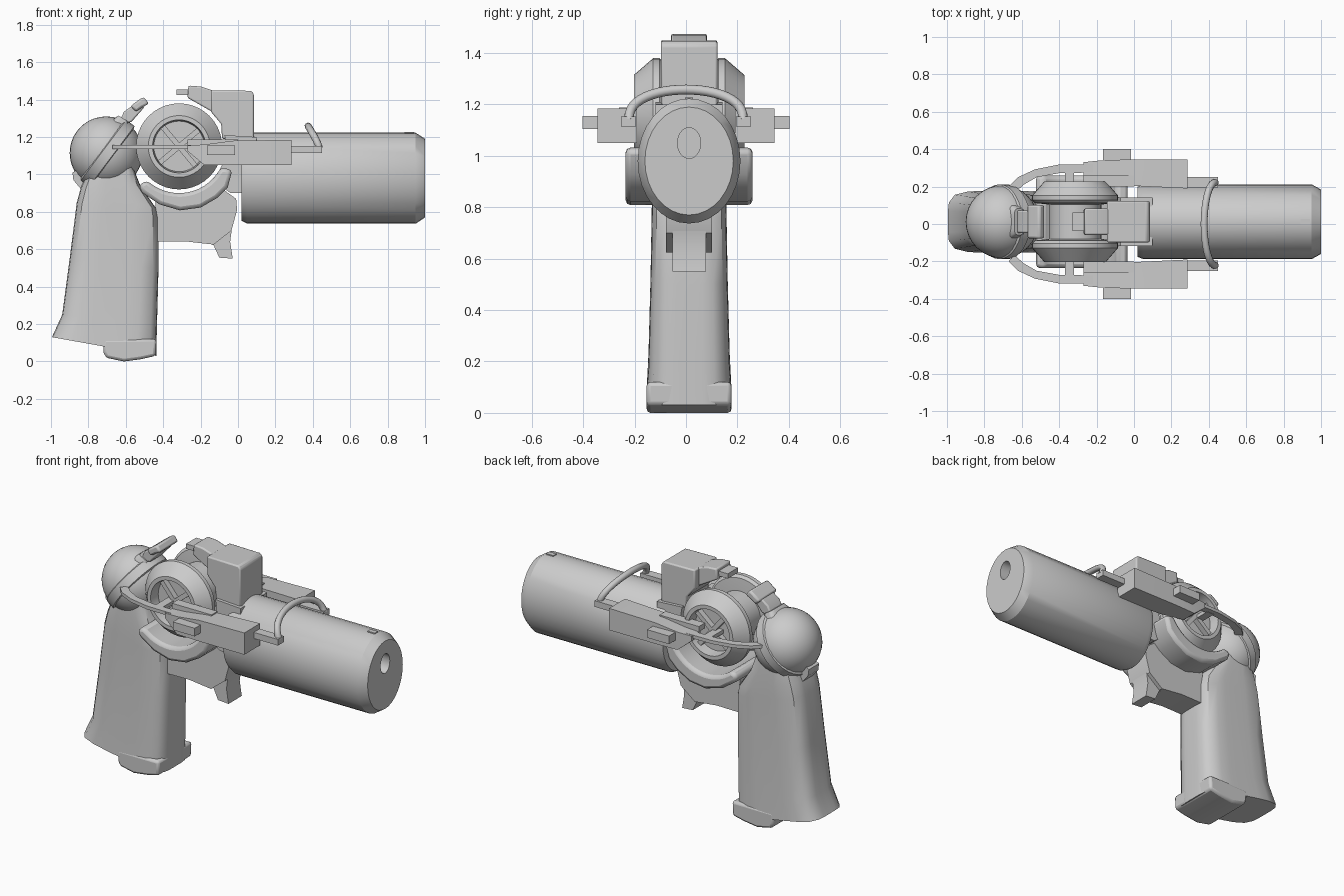
import bpy, bmesh
from math import sin, cos, pi, radians
from mathutils import Vector

if "Cube" in bpy.data.objects:
    bpy.data.objects.remove(bpy.data.objects["Cube"])

CY = 0.012                       # centre plane of the main body
WX, WZ = -0.315, 1.15            # wheel centre


def finish(name, bm, bevel=0.0, angle=35):
    bmesh.ops.recalc_face_normals(bm, faces=bm.faces)
    me = bpy.data.meshes.new(name)
    bm.to_mesh(me)
    bm.free()
    ob = bpy.data.objects.new(name, me)
    bpy.context.collection.objects.link(ob)
    if bevel:
        m = ob.modifiers.new("bevel", 'BEVEL')
        m.width, m.segments, m.limit_method = bevel, 2, 'ANGLE'
        m.angle_limit = radians(40)
    bpy.ops.object.select_all(action='DESELECT')
    ob.select_set(True)
    bpy.context.view_layer.objects.active = ob
    bpy.ops.object.shade_smooth_by_angle(angle=radians(angle))
    return ob


def loft(name, rings, **kw):
    """Skin a row of closed rings and cap both ends."""
    bm = bmesh.new()
    vs = [[bm.verts.new(p) for p in r] for r in rings]
    n = len(vs[0])
    for a, b in zip(vs, vs[1:]):
        for i in range(n):
            j = (i + 1) % n
            bm.faces.new((a[i], a[j], b[j], b[i]))
    bm.faces.new(vs[0])
    bm.faces.new(vs[-1])
    return finish(name, bm, **kw)


def side_prism(name, pts, y0, y1, **kw):
    """Side-view (x, z) outline extruded along y."""
    return loft(name, [[(x, y, z) for x, z in pts] for y in (y0, y1)], **kw)


def box(name, x0, x1, y0, y1, z0, z1, **kw):
    return side_prism(name, [(x0, z0), (x1, z0), (x1, z1), (x0, z1)], y0, y1, **kw)


def ring(c, u, v, n=32):
    return [Vector(c) + Vector(u) * cos(2 * pi * i / n) + Vector(v) * sin(2 * pi * i / n)
            for i in range(n)]


def arc(r, a0, a1, n):
    return [(WX + r * cos(radians(a0 + (a1 - a0) * i / n)),
             WZ + r * sin(radians(a0 + (a1 - a0) * i / n))) for i in range(n + 1)]


# Oval barrel with an off-centre bore
barrel = [(.02, .98, .188, .228), (.05, .98, .2, .243), (.95, .98, .2, .243),
          (1.0, .98, .172, .21), (1.0, 1.05, .045, .06), (.86, 1.05, .045, .06)]
loft("barrel", [ring((x, CY, z), (0, ry, 0), (0, 0, rz)) for x, z, ry, rz in barrel], angle=30)
box("front_sight", .89, .94, CY - .015, CY + .015, 1.2, 1.228)

# Frame between barrel and wheel
side_prism("frame", arc(.25, -45, 14, 8) + [(.1, 1.2), (.1, .9), (-.04, .9)], CY - .13, CY + .13)

# Grip: rounded slices given as back point, front point, half width
grip = [(-.995, .13, -.437, .03, .165), (-.94, .25, -.433, .2, .158), (-.9, .55, -.425, .5, .15),
        (-.862, .85, -.425, .76, .145), (-.84, .93, -.435, .815, .145),
        (-.8, 1.02, -.52, .935, .14), (-.75, 1.12, -.558, 1.03, .135),
        (-.71, 1.22, -.575, 1.12, .12), (-.672, 1.29, -.58, 1.23, .09),
        (-.64, 1.315, -.59, 1.285, .07)]


def slice_ring(bx, bz, fx, fz, hw, n=28):
    pts = []
    for i in range(n):
        c, s = cos(2 * pi * (i + .5) / n), sin(2 * pi * (i + .5) / n)
        k = (abs(c) ** 5 + abs(s) ** 5) ** -.2
        t = .5 + .5 * c * k
        pts.append((bx + (fx - bx) * t, CY + hw * s * k, bz + (fz - bz) * t))
    return pts


loft("grip", [slice_ring(*g) for g in grip], angle=40)
side_prism("grip_base", [(-.72, .12), (-.72, .05), (-.705, .02), (-.61, 0), (-.52, .012),
                         (-.44, .03), (-.436, .12)], CY - .165, CY + .165, bevel=.015)

# Rear dome with tilted collar
bm = bmesh.new()
bmesh.ops.create_uvsphere(bm, u_segments=32, v_segments=20, radius=.195)
bmesh.ops.translate(bm, verts=bm.verts, vec=(-.705, CY, 1.115))
finish("rear_dome", bm)
n, u = Vector((-.8, 0, .6)), Vector((.6, 0, .8))
dome = Vector((-.705, CY, 1.115))
loft("dome_collar", [ring(dome + n * d, u * r, (0, r * .97, 0))
                     for d, r in ((-.045, .18), (-.035, .206), (.02, .206), (.03, .19))])
side_prism("collar_tab", [(-.885, 1.01), (-.88, .97), (-.83, .91), (-.8, .95), (-.85, 1.03)],
           CY - .05, CY + .05)

# Hammer
side_prism("hammer", [(-.64, 1.27), (-.61, 1.335), (-.54, 1.385), (-.5, 1.36), (-.57, 1.28)],
           CY - .06, CY + .06, bevel=.008)
side_prism("hammer_spur", [(-.575, 1.365), (-.535, 1.395), (-.505, 1.415), (-.475, 1.378),
                           (-.51, 1.36), (-.545, 1.335)], CY - .09, CY + .09, bevel=.012)

# Twin wheels joined by a drum
wheel = [(.12, .09), (.215, .1), (.23, .115), (.23, .14), (.165, .215), (.142, .215), (.135, .15)]
for side, s in (("left", 1), ("right", -1)):
    loft("wheel_" + side, [ring((WX, CY + s * y, WZ), (r, 0, 0), (0, 0, r), 40)
                           for r, y in wheel], angle=28)
    for k in range(2):
        a = radians(40 + 90 * k)
        d, e = Vector((cos(a), 0, sin(a))), Vector((-sin(a), 0, cos(a)))
        c = Vector((WX, 0, WZ))
        pts = [c + d * .136 * i + e * .014 * j for i, j in ((-1, -1), (1, -1), (1, 1), (-1, 1))]
        side_prism("wheel_spoke_" + side, [(p.x, p.z) for p in pts], CY + s * .14, CY + s * .185)
loft("wheel_drum", [ring((WX, CY + y, WZ), (.14, 0, 0), (0, 0, .14)) for y in (-.11, .11)])

# Cradle under the wheel
side_prism("cradle", [(-.53, .945), (-.515, .905), (-.42, .84), (-.31, .808), (-.2, .823),
                      (-.11, .875), (-.055, .93), (-.03, 1.025)] + arc(.25, -27, -133, 14),
           CY - .247, CY + .247, bevel=.02)

# Trigger housing and trigger
side_prism("trigger_housing", [(-.44, .88), (-.44, .64), (-.28, .642), (-.13, .625), (-.035, .7),
                               (-.005, .81), (-.01, .87), (-.08, .92)], CY - .09, CY + .09)
side_prism("trigger", [(-.16, .64), (-.13, .62), (-.1, .555), (-.028, .55), (-.042, .64),
                       (-.03, .73), (-.005, .81), (-.01, .87), (-.15, .88)], CY - .065, CY + .065)

# Upper sight housing with narrower rear arm
side_prism("sight_housing", [(-.145, 1.45), (.07, 1.447), (.085, 1.43), (.085, 1.19), (-.085, 1.19),
                             (-.09, 1.27), (-.145, 1.335)], CY - .11, CY + .11, bevel=.008)
side_prism("sight_arm", [(-.27, 1.41), (-.265, 1.475), (-.2, 1.47), (-.13, 1.447), (-.13, 1.33)],
           CY - .07, CY + .07, bevel=.008)
box("rear_sight", -.33, -.25, CY - .05, CY + .05, 1.425, 1.455)

# Side pods, their fittings and curved straps
pod = [(-.27, .245, .33, 1.125, 1.155), (-.18, .24, .34, 1.05, 1.16), (-.03, .205, .345, 1.05, 1.18),
       (.285, .19, .345, 1.05, 1.185)]
strap = [(-.67, .2), (-.62, .25), (-.53, .292), (-.4, .318), (-.22, .32), (-.22, .275),
         (-.4, .272), (-.52, .25), (-.59, .21), (-.64, .165)]
for side, s in (("left", 1), ("right", -1)):
    loft("pod_" + side, [[(x, s * a, z0), (x, s * b, z0), (x, s * b, z1), (x, s * a, z1)]
                         for x, a, b, z0, z1 in pod], angle=15)
    box("pod_rail_" + side, -.27, 0, s * .2, s * .26, 1.155, 1.188)
    box("pod_knob_" + side, -.165, -.015, s * .34, s * .402, 1.105, 1.155)
    box("pod_tip_" + side, .28, .45, s * .195, s * .252, 1.115, 1.153)
    box("strap_pin_" + side, -.37, -.32, s * .15, s * .29, 1.135, 1.158)
    loft("strap_" + side, [[(x, s * y, z) for x, y in strap] for z in (1.137, 1.158)])

# Tube hoop over the barrel
cu = bpy.data.curves.new("barrel_hoop", 'CURVE')
cu.dimensions, cu.bevel_depth, cu.bevel_resolution = '3D', .019, 3
cu.use_fill_caps = True
sp = cu.splines.new('POLY')
sp.points.add(24)
for i, p in enumerate(sp.points):
    t = pi * i / 24
    p.co = (.435 - .06 * sin(t), .222 * cos(t), 1.14 + .118 * sin(t) ** .8, 1)
sp.use_smooth = True
bpy.context.collection.objects.link(bpy.data.objects.new("barrel_hoop", cu))
